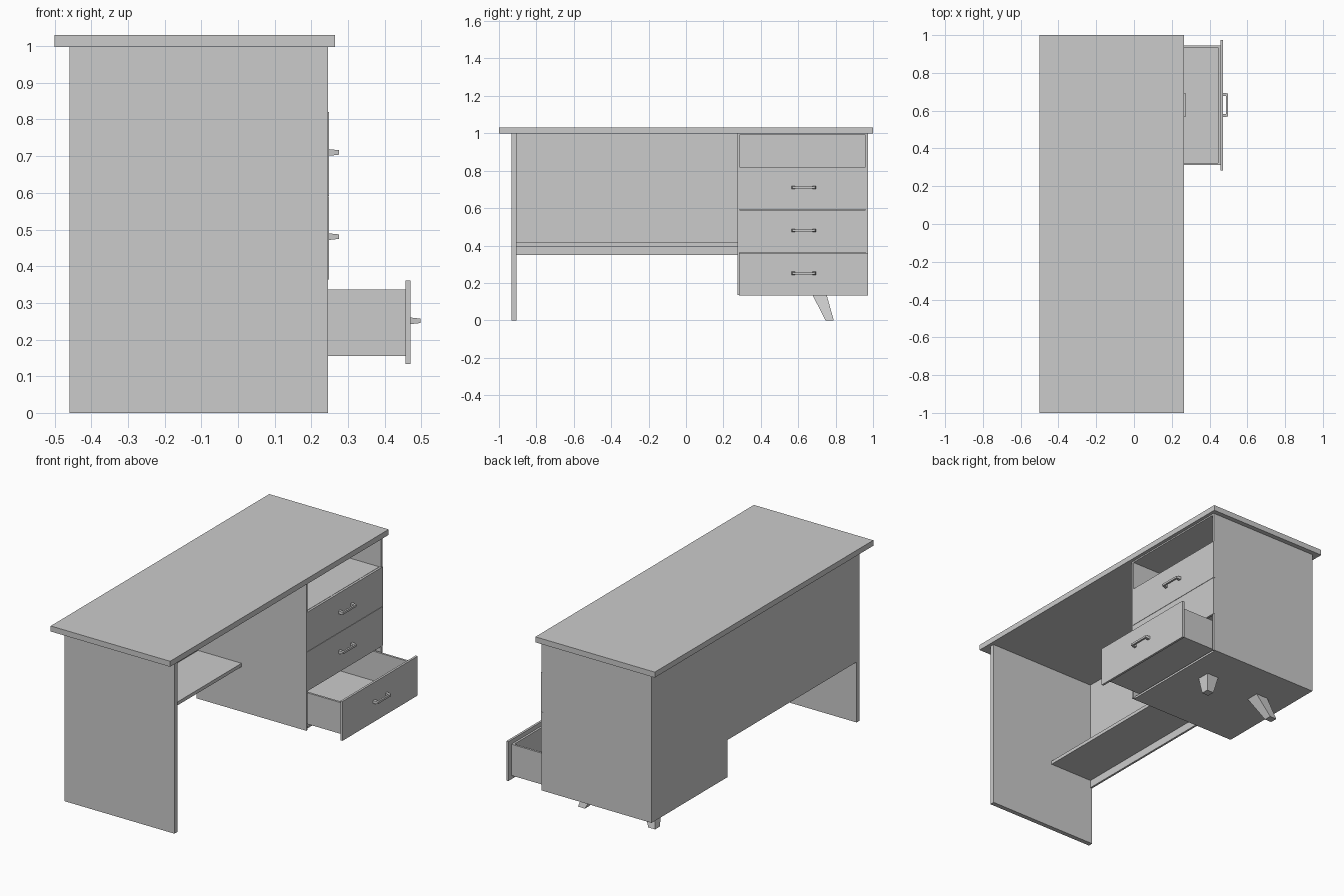
import bpy, bmesh

if "Cube" in bpy.data.objects:
    bpy.data.objects.remove(bpy.data.objects["Cube"])


def solid(name, parts):
    """Join parts into one object; a part is two 4-corner rings (start, end)."""
    bm = bmesh.new()
    for a, b in parts:
        va = [bm.verts.new(p) for p in a]
        vb = [bm.verts.new(p) for p in b]
        bm.faces.new(va)
        bm.faces.new(vb)
        for i in range(4):
            j = (i + 1) % 4
            bm.faces.new((va[i], va[j], vb[j], vb[i]))
    bmesh.ops.recalc_face_normals(bm, faces=bm.faces)
    me = bpy.data.meshes.new(name)
    bm.to_mesh(me)
    bm.free()
    ob = bpy.data.objects.new(name, me)
    bpy.context.collection.objects.link(ob)
    return ob


def slab(x, y, z):
    """Box given as three (min, max) ranges."""
    ring = [(x[0], y[0]), (x[1], y[0]), (x[1], y[1]), (x[0], y[1])]
    return [(*p, z[0]) for p in ring], [(*p, z[1]) for p in ring]


def box(name, x, y, z):
    return solid(name, [slab(x, y, z)])


XB, XF = -0.46, 0.245      # carcass back and front
YL, YR = 0.275, 0.972      # cabinet sides
T = 0.012                  # board thickness
ZT = 0.998                 # underside of the desk top

# Desk top, side panel, modesty panel and foot shelf
box("desk_top", (-0.5, 0.265), (-1, 1), (ZT, 1.03))
box("side_panel", (XB, XF), (-0.932, -0.905), (0, ZT))
box("back_panel", (XB, XB + T), (-0.905, YL), (0.35, ZT))
box("foot_shelf", (XB + T, -0.17), (-0.905, YL), (0.395, 0.415))

# Drawer cabinet carcass
box("cabinet_left", (XB, XF), (YL, YL + T), (0.135, ZT))
box("cabinet_right", (XB, XF), (YR - T, YR), (0.135, ZT))
box("cabinet_back", (XB, XB + T), (YL + T, YR - T), (0.135, ZT))
box("cabinet_bottom", (XB + T, 0.233), (YL + T, YR - T), (0.135, 0.135 + T))
box("cabinet_niche_floor", (XB + T, 0.233), (YL + T, YR - T), (0.808, 0.82))
box("cabinet_top", (XB + T, XF), (YL + T, YR - T), (0.99, ZT))


def drawer(label, z0, z1, pull):
    xf = 0.235 + pull                  # rear face of the drawer front
    box(label + "_front", (xf, xf + 0.013), (0.284, 0.974), (z0, z1))
    # open-topped tray
    xa, ya, yb, za, zb = xf - 0.64, 0.312, 0.946, z0 + 0.022, z1 - 0.025
    w = 0.012
    solid(label + "_tray", [
        slab((xa, xf), (ya, ya + w), (za, zb)),
        slab((xa, xf), (yb - w, yb), (za, zb)),
        slab((xa, xa + w), (ya + w, yb - w), (za, zb)),
        slab((xf - w, xf), (ya + w, yb - w), (za, zb)),
        slab((xa + w, xf - w), (ya + w, yb - w), (za, za + 0.01)),
    ])
    # bow handle: two tapered posts and a bar
    hx, zc = xf + 0.013, (z0 + z1) / 2 + 0.004
    yz = [(-1, -1), (1, -1), (1, 1), (-1, 1)]

    def ring(x, yc, hy, hz):
        return [(x, yc + hy * a, zc + hz * b) for a, b in yz]

    posts = [(ring(hx, 0.63 + s * 0.056, 0.009, 0.009),
              ring(hx + 0.028, 0.63 + s * 0.055, 0.006, 0.006)) for s in (-1, 1)]
    bar = slab((hx + 0.018, hx + 0.028), (0.581, 0.679), (zc - 0.006, zc + 0.006))
    solid(label + "_handle", posts + [bar])


# Drawers, the lowest pulled open
drawer("upper_drawer", 0.592, 0.82, 0)
drawer("middle_drawer", 0.363, 0.59, 0)
drawer("lower_drawer", 0.133, 0.361, 0.222)


# Splayed tapered legs, front and back
def square(x, y, h, z):
    return [(x - h, y - h, z), (x + h, y - h, z), (x + h, y + h, z), (x - h, y + h, z)]


for label, s in (("front_leg", 1), ("back_leg", -1)):
    xc = -0.108
    solid(label, [(square(xc + s * 0.225, 0.768, 0.022, 0),
                   square(xc + s * 0.175, 0.714, 0.038, 0.136))])
